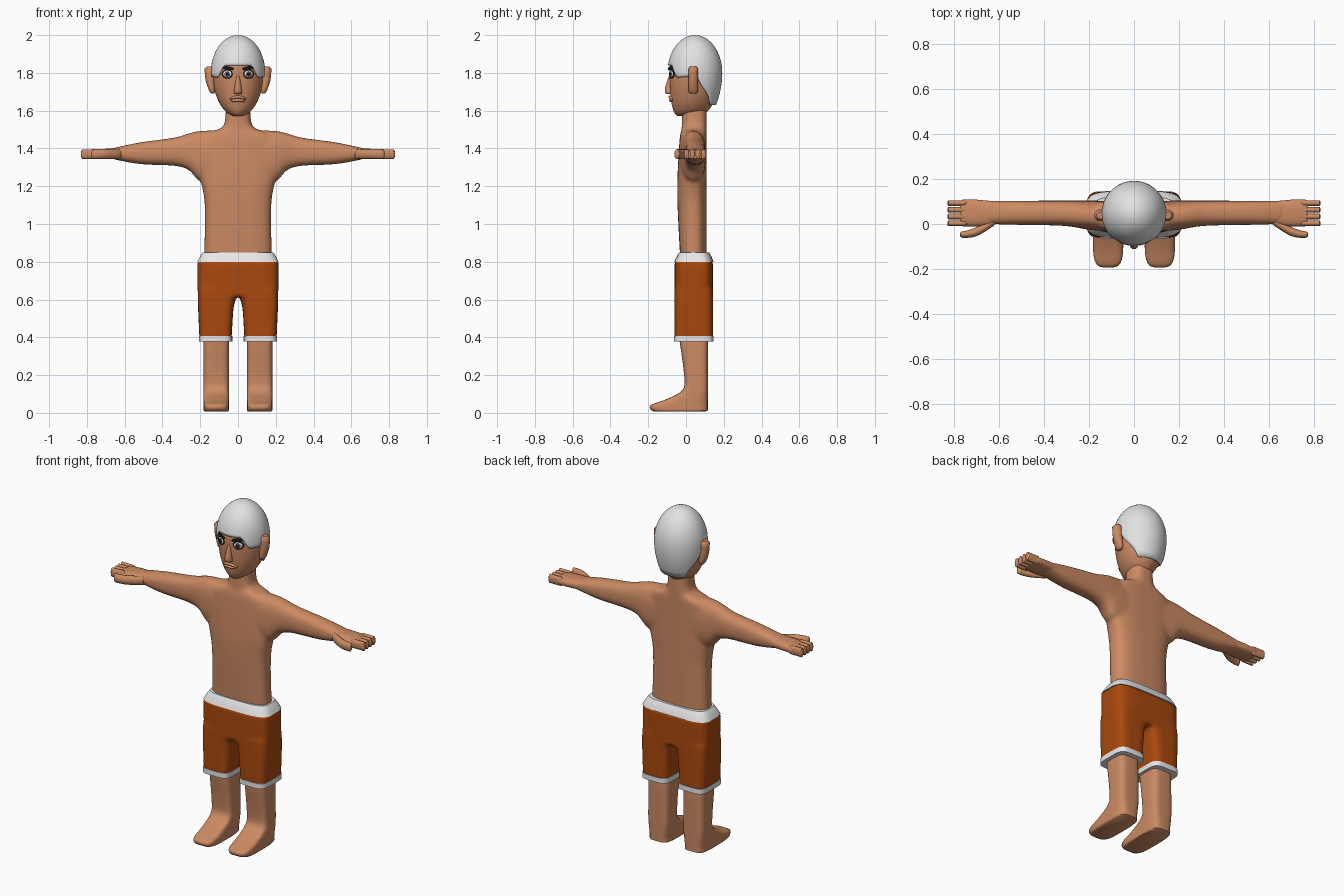
import bpy, bmesh, math
from mathutils import Vector

cube = bpy.data.objects.get("Cube")
if cube:
    bpy.data.objects.remove(cube)


def material(name, red, green, blue):
    m = bpy.data.materials.new(name)
    m.use_nodes = True
    m.diffuse_color = (red, green, blue, 1)
    bsdf = next(n for n in m.node_tree.nodes if n.type == 'BSDF_PRINCIPLED')
    bsdf.inputs["Base Color"].default_value = m.diffuse_color
    return m


skin = material("skin", .6, .255, .125)
orange = material("orange_cloth", .4, .065, .004)
white = material("white_trim", .8, .8, .8)
hair_white = material("white_hair", .76, .76, .76)
black = material("black", .01, .01, .01)
grey = material("grey_iris", .16, .16, .16)


def stations(along, high_a, low_b, high_b, low_a=None):
    """Section rows; single values repeat, and a missing low_a mirrors high_a."""
    def pick(bound, i):
        return bound[i] if isinstance(bound, list) else bound
    rows = []
    for i, t in enumerate(along):
        right = pick(high_a, i)
        left = -right if low_a is None else pick(low_a, i)
        rows.append(Vector((t, left, right, pick(low_b, i), pick(high_b, i))))
    return rows


def sample(rows, t):
    """Smooth interpolation between station rows."""
    last = len(rows) - 1
    i = min(int(t), last - 1)
    f = t - i
    before, start, end, after = (rows[min(max(k, 0), last)] for k in range(i - 1, i + 3))
    ease = f * f * (3 - 2 * f)
    leave, arrive = (end - before) / 2, (after - start) / 2
    return start.lerp(end, ease) + leave * f * (1 - f) ** 2 - arrive * f * f * (1 - f)


def rounded(value, squareness):
    return math.copysign(abs(value) ** (2 / squareness), value)


def loft(bm, rows, axis='z', squareness=2, sides=24, steps=4, side=1, cap=1):
    """Skin rounded sections along an axis; cap shrinks the end rings."""
    rings = []
    count = (len(rows) - 1) * steps
    for k in range(count + 1):
        t, left, right, front, back = sample(rows, k / steps)
        scale = cap / 2 if k in (0, count) else 1 / 2
        ring = []
        for j in range(sides):
            turn = math.tau * (j + 1 / 2) / sides
            a = (left + right) / 2 + (right - left) * scale * rounded(math.cos(turn), squareness)
            b = (front + back) / 2 + (back - front) * scale * rounded(math.sin(turn), squareness)
            x, y, z = (a, b, t) if axis == 'z' else (t, a, b)
            ring.append(bm.verts.new((x * side, y, z)))
        rings.append(ring)
    for lower, upper in zip(rings, rings[1:]):
        for j in range(sides):
            bm.faces.new((lower[j - 1], lower[j], upper[j], upper[j - 1]))
    bm.faces.new(rings[0])
    bm.faces.new(rings[-1])


def finish(name, bm, mat, mirror=False, fuse=False, thickness=0):
    bmesh.ops.recalc_face_normals(bm, faces=bm.faces)
    mesh = bpy.data.meshes.new(name)
    bm.to_mesh(mesh)
    bm.free()
    mesh.materials.append(mat)
    mesh.shade_smooth()
    mesh.set_sharp_from_angle(angle=math.radians(50))
    ob = bpy.data.objects.new(name, mesh)
    bpy.context.scene.collection.objects.link(ob)
    if mirror:
        ob.modifiers.new("mirror", 'MIRROR').use_mirror_merge = False
    if thickness:
        shell = ob.modifiers.new("thickness", 'SOLIDIFY')
        shell.thickness, shell.offset = thickness, 0
    if fuse:
        remesh = ob.modifiers.new("fuse", 'REMESH')
        remesh.mode, remesh.voxel_size, remesh.use_smooth_shade = 'VOXEL', .009, True
        soften = ob.modifiers.new("soften", 'SMOOTH')
        soften.factor, soften.iterations = .5, 8


def part(name, rows, mat, mirror=False, **options):
    bm = bmesh.new()
    loft(bm, rows, **options)
    finish(name, bm, mat, mirror)


# Torso, neck and arms fused into one skin
bm = bmesh.new()
loft(bm, stations([.8, 1.1, 1.25, 1.42, 1.475, 1.505, 1.54, 1.62],
                  high_a=[.18, .176, .2, .21, .18, .095, .07, .064],
                  low_b=[-.03, -.045, -.045, -.036, -.03, -.023, -.022, -.02], high_b=.109),
     squareness=2.8, sides=40)
arm = stations([.08, .2, .26, .34, .52, .67], low_a=[-.036, -.026, -.015, -.007, -.004, 0], high_a=.104,
               low_b=[1.2, 1.225, 1.285, 1.308, 1.317, 1.345],
               high_b=[1.497, 1.493, 1.48, 1.457, 1.432, 1.4])
for side in (1, -1):
    loft(bm, arm, axis='x', squareness=2.5, side=side)
finish("torso_and_arms", bm, skin, fuse=True)

# Hands: palm, four fingers and thumb
bm = bmesh.new()
bottom, top = 1.344, 1.396
loft(bm, stations([.59, .65, .71, .775], low_a=[.005, -.008, -.012, -.01], high_a=[.098, .104, .109, .108],
                  low_b=bottom, high_b=[1.405, 1.402, 1.398, 1.393]),
     axis='x', squareness=2.6, cap=.9)
for finger in range(4):
    y = .003 + finger * .03
    loft(bm, stations([.74, .8, .83], low_a=y - .013, high_a=y + .013, low_b=bottom, high_b=top),
         axis='x', squareness=2.4, sides=12, cap=.6)
loft(bm, stations([.61, .69, .74, .775], low_a=[0, -.05, -.062, -.06], high_a=[.04, -.008, -.028, -.034],
                  low_b=bottom, high_b=top), axis='x', sides=14, cap=.6)
finish("hands", bm, skin, mirror=True)

# Lower legs flowing into feet
part("legs_and_feet", stations([.008, .04, .07, .12, .2, .42], low_a=.047, high_a=.183,
                               low_b=[-.18, -.19, -.11, -.02, -.01, -.04], high_b=.116),
     skin, mirror=True, squareness=4, sides=32, cap=.93)

# Shorts: seat and two leg tubes fused
front, back = -.061, .143
bm = bmesh.new()
loft(bm, stations([.615, .7, .803], high_a=[.212, .215, .215], low_b=front, high_b=back),
     squareness=4.5, sides=48)
for side in (1, -1):
    loft(bm, stations([.39, .5, .57, .615, .66], low_a=[.034, .028, .021, .005, -.03],
                      high_a=[.204, .209, .212, .212, .212], low_b=front, high_b=back),
         squareness=4.5, sides=40, side=side)
finish("shorts", bm, orange, fuse=True)

# Waistband and leg cuffs
part("waistband", stations([.798, .825, .85], high_a=[.217, .203, .186], low_b=[-.063, -.051, -.037],
                           high_b=[.147, .136, .122]), white, squareness=4, sides=48)
part("leg_cuffs", stations([.378, .408], low_a=.03, high_a=.207, low_b=front - .003, high_b=back + .003),
     white, mirror=True, squareness=4.5, sides=40)

# Head: a domed skull over a tapering jaw whose chin stays forward
brow_level, middle = 1.8, .047


def skull(z):
    rise = z - brow_level
    taper = math.sqrt(1 - (rise / (.197 if rise > 0 else .235)) ** 2)
    chin = taper if rise > 0 else taper ** .25
    width, depth = .135 * taper, .134
    return Vector((z, -width, width, middle - depth * chin, middle + depth * taper))


def face_y(x, z):
    """Front surface of the head at x, z."""
    width, front = skull(z)[2:4]
    return middle + (front - middle) * math.sqrt(max(0, 1 - (x / width) ** 2))


def head_section(z):
    """Skull row widened so that its centre line keeps the face and nape."""
    return skull(z)


part("head", [head_section(1.573 + k * .015) for k in range(26)], skin, sides=40, steps=1)

# Hair cap with a hairline dipping at the temples and nape: degrees from front, height
hairline = [(0, 1.84), (32, 1.84), (48, 1.775), (75, 1.78), (88, 1.81), (104, 1.735),
            (125, 1.675), (135, 1.63), (181, 1.63)]


def hairline_height(degrees):
    for (start, low), (end, high) in zip(hairline, hairline[1:]):
        if degrees <= end:
            return low + (high - low) * (degrees - start) / (end - start)


bm = bmesh.new()
columns, levels, crown = 72, 24, 1.996
grid = []
for j in range(columns):
    turn = math.tau * j / columns
    low = hairline_height(math.degrees(min(turn, math.tau - turn)))
    column = []
    for k in range(levels):
        z = crown - (crown - low) * (1 - k / (levels - 1)) ** 2
        rise = z - brow_level
        size = math.sqrt(1 - (rise / .197) ** 2) if rise > 0 else 1 - 8 * rise * rise
        column.append(bm.verts.new((.141 * size * math.sin(turn), middle - .142 * size * math.cos(turn), z)))
    grid.append(column)
for j in range(columns):
    for k in range(levels - 1):
        bm.faces.new((grid[j - 1][k], grid[j][k], grid[j][k + 1], grid[j - 1][k + 1]))
bm.faces.new([column[-1] for column in grid])
finish("hair_cap", bm, hair_white, thickness=.006)

# Ears and nose
part("ears", stations([1.69, 1.76, 1.835], low_a=.12, high_a=[.147, .172, .178], low_b=.012, high_b=.065),
     skin, mirror=True, sides=16, cap=.6)
part("nose", stations([1.688, 1.715, 1.79], high_a=[.022, .02, .008], low_b=[-.106, -.112, -.09], high_b=-.06),
     skin, sides=14, cap=.7)


# Lips: tapering strands that droop at the corners
def lip(name, height, droop, half_width, thick):
    rows = []
    for k in range(9):
        reach = k / 4 - 1
        x, z = reach * half_width, height - droop * reach ** 2
        y, radius = face_y(x, z), thick * (1 - .7 * reach ** 4)
        rows.append(Vector((x, y - .012, y + .012, z - radius, z + radius)))
    part(name, rows, skin, axis='x', sides=12, steps=2)


lip("upper_lip", height=1.672, droop=.012, half_width=.045, thick=.008)
lip("lower_lip", height=1.655, droop=.003, half_width=.038, thick=.009)


# Painted eyes and brows as thin plates hugging the face
def plate(name, mat, height, half_width, half_height, lift, slant=0):
    bm = bmesh.new()
    spokes, center = 20, .056
    rings = []
    for radius in (.5, 1):
        ring = []
        for j in range(spokes):
            turn = math.tau * j / spokes
            across = radius * half_width * math.cos(turn)
            x, z = center + across, height + radius * half_height * math.sin(turn) + slant * across
            ring.append(bm.verts.new((x, face_y(x, z) - lift, z)))
        rings.append(ring)
    inner, outer = rings
    bm.faces.new(inner)
    for j in range(spokes):
        bm.faces.new((inner[j - 1], outer[j - 1], outer[j], inner[j]))
    finish(name, bm, mat, mirror=True, thickness=.004)


eye = 1.794
plate("eye_outlines", black, eye, half_width=.027, half_height=.024, lift=.003)
plate("eye_whites", white, eye, half_width=.022, half_height=.018, lift=.005)
plate("irises", grey, eye, half_width=.014, half_height=.015, lift=.007)
plate("pupils", black, eye, half_width=.008, half_height=.009, lift=.009)
plate("eyebrows", black, 1.826, half_width=.034, half_height=.009, lift=.009, slant=.15)
